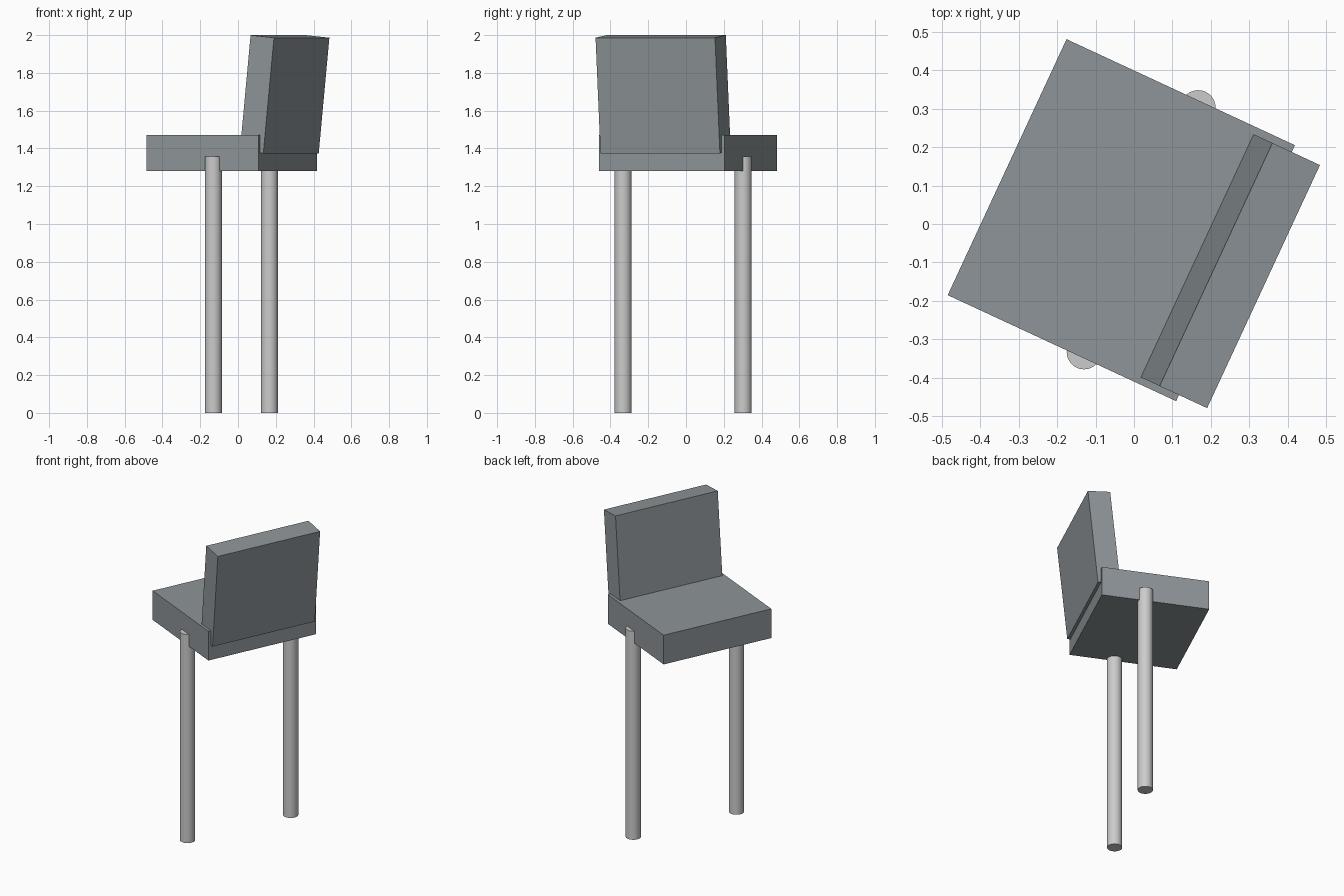
import bpy
from math import radians

cube = bpy.data.objects.get("Cube")
if cube:
    bpy.data.objects.remove(cube, do_unlink=True)

TURN = radians(-24.9)


def make_material(name, color):
    mat = bpy.data.materials.new(name)
    mat.use_nodes = True
    mat.diffuse_color = color
    mat.node_tree.nodes["Principled BSDF"].inputs["Base Color"].default_value = color
    return mat


def box(name, size, center, lean, mat):
    bpy.ops.mesh.primitive_cube_add(size=1, location=center, rotation=(0, lean, TURN))
    ob = bpy.context.object
    ob.name = name
    ob.scale = size
    ob.data.materials.append(mat)


def leg(name, x, y, mat):
    height = 1.357
    bpy.ops.mesh.primitive_cylinder_add(vertices=48, radius=0.045, depth=height,
                                        location=(x, y, height / 2))
    ob = bpy.context.object
    ob.name = name
    ob.data.materials.append(mat)
    bpy.ops.object.shade_smooth_by_angle(angle=radians(30))


slate = make_material("slate grey", (0.27, 0.30, 0.315, 1))
metal = make_material("light grey metal", (0.6, 0.6, 0.6, 1))

# Cushions: flat seat and a slightly reclined backrest
box("seat", (0.655, 0.734, 0.19), (-0.033, 0.01, 1.375), 0, slate)
box("backrest", (0.137, 0.697, 0.615), (0.247, -0.121, 1.687), radians(5.8), slate)

# Two round posts on opposite sides of the seat
leg("right_leg", -0.13, -0.333, metal)
leg("left_leg", 0.167, 0.303, metal)
